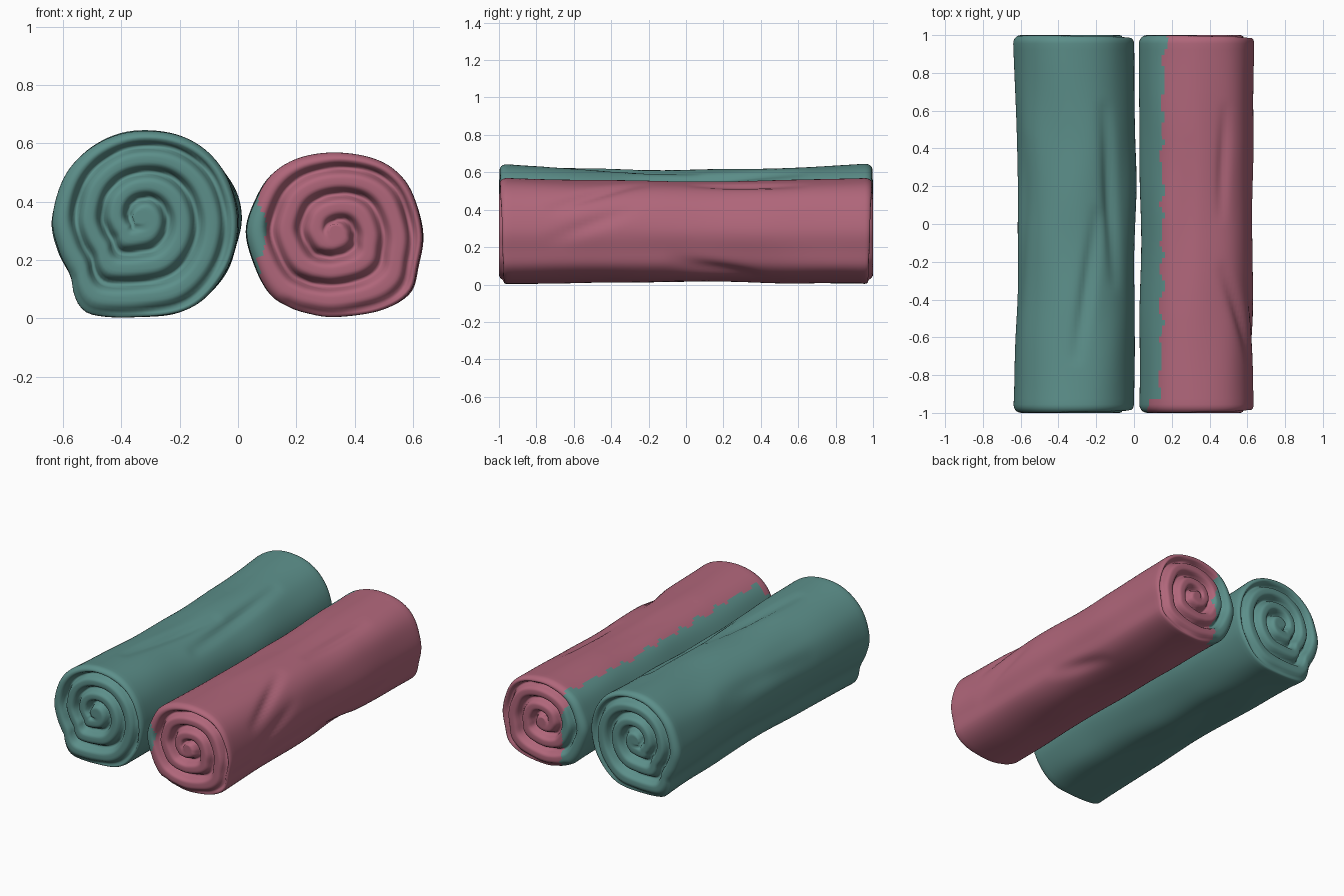
import bpy, bmesh, math
from mathutils import Vector, noise

if "Cube" in bpy.data.objects:
    bpy.data.objects.remove(bpy.data.objects["Cube"])


def material(name, rgb):
    m = bpy.data.materials.new(name)
    m.diffuse_color = (*rgb, 1)
    m.use_nodes = True
    m.node_tree.nodes["Principled BSDF"].inputs["Base Color"].default_value = m.diffuse_color
    return m


TEAL = material("teal cloth", (0.107, 0.275, 0.254))
ROSE = material("rose cloth", (0.434, 0.133, 0.195))


def closed_curve(pts, n):
    """n points on a closed smooth curve, evenly spaced in length."""
    dense, k = [], len(pts)
    for i in range(k):
        a, b, c, d = (Vector(pts[(i + j - 1) % k]) for j in range(4))
        for j in range(20):
            t = j / 20
            dense.append(0.5 * (2 * b + (c - a) * t + (2 * a - 5 * b + 4 * c - d) * t * t
                                + (3 * b - a - 3 * c + d) * t ** 3))
    dense.append(dense[0])
    total = sum((q - p).length for p, q in zip(dense, dense[1:]))
    out, run = [], 0.0
    for p, q in zip(dense, dense[1:]):
        step = (q - p).length
        while len(out) < n and len(out) * total / n < run + step:
            out.append(p.lerp(q, (len(out) * total / n - run) / step))
        run += step
    return out


def fold_depth(ang, y, folds):
    """Depth of the long soft creases at an angle (degrees) and length position."""
    depth = 0
    for a0, y0, a1, y1, width, amount in folds:
        p = Vector((math.radians(ang - a0) * 0.3, y - y0))
        d = Vector((math.radians(a1 - a0) * 0.3, y1 - y0))
        t = max(0, min(1, p.dot(d) / d.length_squared))
        fade = 0.3 + 0.7 * math.sin(math.pi * t)
        depth += amount * fade * math.exp(-((p - d * t).length / width) ** 2)
    return depth


def stations():
    """(scale, y, on end cap) from the front centre over the body to the back centre."""
    rim = 0.045
    front = [(0.03 + 0.83 * i / 29, -1, True) for i in range(30)]
    for i in range(1, 7):
        a = math.pi / 2 * i / 6
        front.append((0.86 + 0.14 * math.sin(a), -1 + rim * (1 - math.cos(a)), i < 3))
    n = 64
    body = [(1, (-1 + rim) * (1 - 2 * i / n), False) for i in range(1, n)]
    return front + body + [(s, -y, c) for s, y, c in reversed(front)]


def rolled_towel(name, outline, core, turns, start, waist, bend, folds, seed, colour):
    n = 96
    ring = closed_curve(outline, n)
    core = Vector(core)
    bm = bmesh.new()
    rows = []
    for s, y, cap in stations():
        row = []
        mid = 1 - y * y
        for p in ring:
            d = p - core
            ang = math.degrees(math.atan2(d.y, d.x))
            # spiral gap between cloth layers, pressed into both ends
            yy = y
            if abs(y) > 0.95:
                phase = turns * (1 - s) - ((ang - start) % 360) / 360
                if phase + 0.5 > 0 and s > 0.1:
                    dist = abs(phase - round(phase))
                    wobble = noise.noise(Vector((d.x * s * 9, d.y * s * 9, seed + y)))
                    gap = (0.052 + 0.02 * wobble) * math.exp(-(dist / 0.17) ** 2)
                    if s > 0.86:
                        gap *= max(0, (1 - s) / 0.14)
                    yy -= math.copysign(gap, y)
            # creases and gentle unevenness along the body
            q = Vector((d.x * 5, y * 2.2, d.y * 5 + seed))
            r = 1 - (fold_depth(ang, y, folds) - 0.010 * noise.noise(q) * (0.3 + mid)) / 0.3 * s
            v = d * s * r
            v.y *= 1 - waist * mid * (1 if v.y > 0 else 0.45)
            v.x *= 1 - 0.03 * mid
            row.append(bm.verts.new((core.x + v.x + bend * mid, yy, core.y + v.y)))
        rows.append(row)
    for a, b in zip(rows, rows[1:]):
        for i in range(n):
            j = (i + 1) % n
            bm.faces.new((a[i], a[j], b[j], b[i]))
    bm.faces.new(rows[0])
    bm.faces.new(rows[-1])
    bmesh.ops.recalc_face_normals(bm, faces=bm.faces[:])
    for f in bm.faces:
        f.smooth = True
        f.material_index = colour(f.calc_center_median())
    me = bpy.data.meshes.new(name)
    bm.to_mesh(me)
    bm.free()
    me.materials.append(TEAL)
    me.materials.append(ROSE)
    bpy.context.collection.objects.link(bpy.data.objects.new(name, me))


def rose_with_teal_edge(c):
    """Rose cloth with a ragged teal strip along the inner side."""
    jag = 0.035 * noise.noise(Vector((c.z * 14, c.y * 11, 3.3)))
    if c.y < -0.94:
        edge = 0.085 if c.z > 0.2 else 0.075
    elif c.y > 0.94:
        edge = 0.19
    else:
        edge = (0.15 + 0.015 * c.y) if c.z > 0.29 else 0.105 + 0.03 * c.y
    return 0 if c.x < edge + jag else 1


# large teal roll with its loose edge at the lower left
rolled_towel(
    "teal_rolled_towel",
    [(-0.32, 0.648), (-0.43, 0.63), (-0.53, 0.57), (-0.60, 0.48), (-0.64, 0.34),
     (-0.618, 0.23), (-0.577, 0.145), (-0.565, 0.085), (-0.54, 0.035), (-0.49, 0.01),
     (-0.35, 0.002), (-0.21, 0.015), (-0.11, 0.075), (-0.03, 0.19), (0.0, 0.33),
     (-0.03, 0.47), (-0.10, 0.57), (-0.20, 0.63)],
    (-0.335, 0.35), 3.3, 220, 0.12, 0.017,
    [(86, -0.7, 66, 0.05, 0.035, 0.025), (57, 0.6, 46, -0.3, 0.035, 0.025),
     (150, 0.4, 165, -0.4, 0.06, 0.012), (195, -0.8, 205, 0.8, 0.05, 0.012)],
    2.0, lambda c: 0)

# smaller rose roll with its loose edge underneath
rolled_towel(
    "rose_rolled_towel",
    [(0.33, 0.570), (0.45, 0.555), (0.54, 0.51), (0.60, 0.43), (0.635, 0.29),
     (0.62, 0.18), (0.59, 0.085), (0.49, 0.025), (0.33, 0.003), (0.23, 0.018),
     (0.17, 0.04), (0.11, 0.08), (0.06, 0.17), (0.027, 0.30), (0.065, 0.42),
     (0.12, 0.50), (0.21, 0.55)],
    (0.335, 0.30), 3.0, 232, 0.075, 0.0,
    [(58, 0.6, 62, 0.05, 0.03, 0.018), (60, -0.25, 22, -0.7, 0.035, 0.022),
     (-10, -0.7, 20, -0.3, 0.04, 0.014), (-35, -0.05, -50, 0.35, 0.04, 0.018),
     (110, -0.4, 100, 0.4, 0.06, 0.01)],
    7.0, rose_with_teal_edge)
